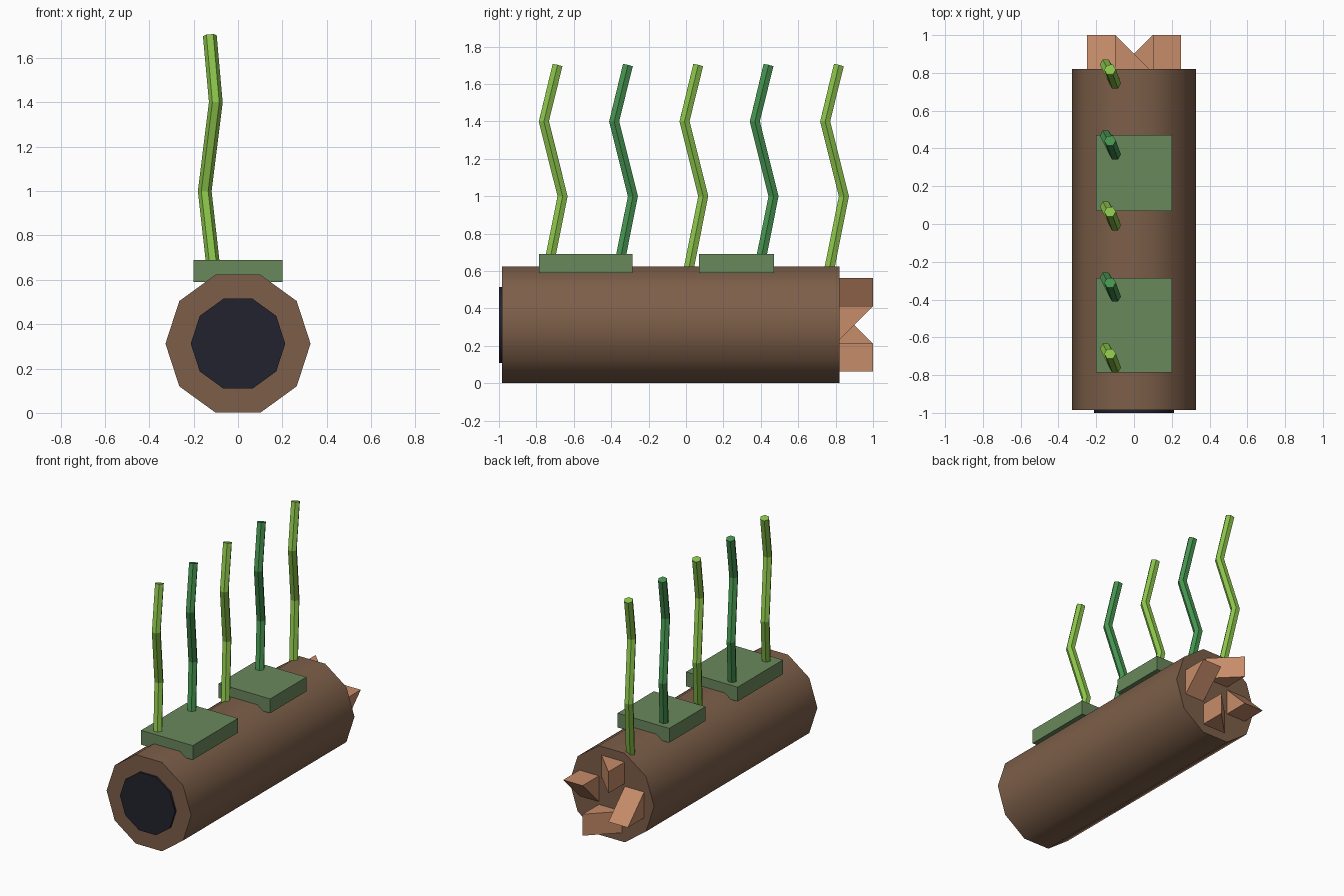
import bpy, bmesh, math
from mathutils import Vector, Matrix

if "Cube" in bpy.data.objects:
    bpy.data.objects.remove(bpy.data.objects["Cube"])

ZC = 0.312  # height of the log axis


def material(name, hex_code):
    def lin(c):
        return c / 12.92 if c <= 0.04045 else ((c + 0.055) / 1.055) ** 2.4
    m = bpy.data.materials.new(name)
    m.diffuse_color = [lin(int(hex_code[i:i + 2], 16) / 255) for i in (0, 2, 4)] + [1]
    m.use_nodes = True
    m.node_tree.nodes["Principled BSDF"].inputs["Base Color"].default_value = m.diffuse_color
    return m


BARK = material("bark_brown", "7D5F49")
DARK = material("hollow_dark", "22222E")
MOSS = material("moss_green", "69885C")
LIGHT = material("light_green", "8BC34A")
GREEN = material("deep_green", "469450")
WOOD = material("pale_wood", "C68C6A")


def loft(name, rings, mat):
    """Skin closed rings of points and cap both ends."""
    bm = bmesh.new()
    rows = [[bm.verts.new(p) for p in ring] for ring in rings]
    n = len(rows[0])
    for a, b in zip(rows, rows[1:]):
        for i in range(n):
            j = (i + 1) % n
            bm.faces.new((a[i], a[j], b[j], b[i]))
    bm.faces.new(rows[0])
    bm.faces.new(rows[-1])
    bmesh.ops.recalc_face_normals(bm, faces=bm.faces)
    mesh = bpy.data.meshes.new(name)
    bm.to_mesh(mesh)
    bm.free()
    mesh.materials.append(mat)
    ob = bpy.data.objects.new(name, mesh)
    bpy.context.collection.objects.link(ob)
    return ob


def lying_cylinder(name, radius, y0, y1, mat):
    ring = [(radius * math.cos(i * math.tau / 10), radius * math.sin(i * math.tau / 10))
            for i in range(10)]
    ob = loft(name, [[(x, y, ZC + z) for x, z in ring] for y in (y0, y1)], mat)
    bpy.ops.object.select_all(action='DESELECT')
    ob.select_set(True)
    bpy.context.view_layer.objects.active = ob
    bpy.ops.object.shade_smooth_by_angle(angle=math.radians(40))


# Log and its dark hollow at the front
lying_cylinder("log", 0.327, -0.985, 0.82, BARK)
lying_cylinder("hollow", 0.213, -1.0, -0.9, DARK)

# Moss slabs on top
for i, (y0, y1) in enumerate([(-0.785, -0.285), (0.07, 0.47)]):
    loft(f"moss_{i + 1}",
         [[(-0.2, y0, z), (0.2, y0, z), (0.2, y1, z), (-0.2, y1, z)] for z in (0.59, 0.69)],
         MOSS)

# Zigzag hexagonal stems
PATH = [Vector(p) for p in [(-0.105, -0.05, 0.6), (-0.15, 0.03, 1.0),
                            (-0.1, -0.07, 1.4), (-0.127, 0.003, 1.7)]]
for k in range(5):
    base = Vector((0, -0.69 + 0.376 * k, 0))
    rings = []
    for i, p in enumerate(PATH):
        t = (PATH[min(i + 1, 3)] - PATH[max(i - 1, 0)]).normalized()
        side = (Vector((1, 0, 0)) - t * t.x).normalized()
        up = t.cross(side)
        rings.append([base + p + 0.031 * (side * math.cos(a) + up * math.sin(a))
                      for a in (j * math.pi / 3 for j in range(6))])
    loft(f"stem_{k + 1}", rings, GREEN if k % 2 else LIGHT)

# Four splintered wedges at the broken back end, turned about the log axis
WEDGE = [(1.0, 0.1), (0.8, 0.1), (0.8, -0.1)]
for k in range(4):
    turn = Matrix.Translation((0, 0, ZC)) @ Matrix.Rotation(k * math.pi / 2, 4, 'Y')
    loft(f"splinter_{k + 1}",
         [[turn @ Vector((x, y, z)) for y, z in WEDGE] for x in (0.1, 0.25)], WOOD)
